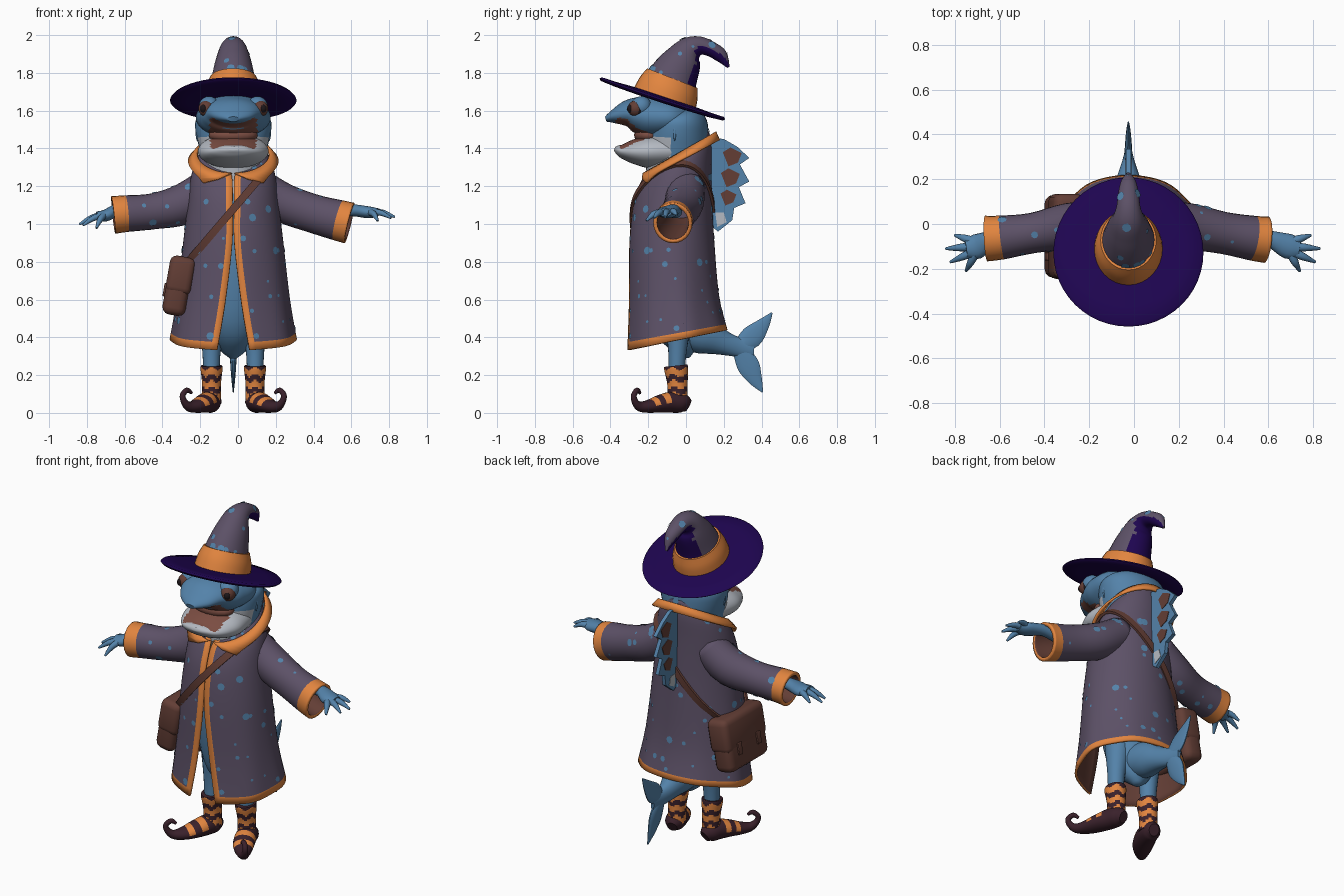
import bpy, bmesh, math, random
from math import sin, cos, pi
from mathutils import Vector, Matrix
from mathutils.bvhtree import BVHTree

if "Cube" in bpy.data.objects:
    bpy.data.objects.remove(bpy.data.objects["Cube"])
random.seed(11)
CX = -0.025  # body centre line
X = Vector((1, 0, 0))
Y = Vector((0, 1, 0))

COLOURS = {
    "coat_grey_purple": (0.108, 0.082, 0.135), "skin_blue": (0.088, 0.225, 0.4),
    "trim_orange": (0.76, 0.235, 0.05), "brim_purple": (0.013, 0.0015, 0.08),
    "leather_brown": (0.125, 0.048, 0.036), "boot_dark": (0.042, 0.015, 0.024),
    "belly_grey": (0.46, 0.49, 0.54), "mouth_brown": (0.2, 0.075, 0.055),
    "pupil_black": (0.012, 0.008, 0.01)}
MATS = {}
for key, rgb in COLOURS.items():
    m = bpy.data.materials.new(key)
    m.use_nodes = True
    m.diffuse_color = (*rgb, 1)
    bsdf = m.node_tree.nodes["Principled BSDF"]
    bsdf.inputs["Base Color"].default_value = (*rgb, 1)
    bsdf.inputs["Roughness"].default_value = 0.8
    MATS[key] = m
COAT, BLUE, ORANGE, PURPLE, BROWN, DARK, GREY, MOUTH, BLACK = COLOURS


def finish(name, bm, mats, angle=0.8):
    me = bpy.data.meshes.new(name)
    bm.to_mesh(me)
    bm.free()
    for key in mats:
        me.materials.append(MATS[key])
    me.shade_smooth()
    me.set_sharp_from_angle(angle=angle)
    ob = bpy.data.objects.new(name, me)
    bpy.context.collection.objects.link(ob)
    return ob


def smooth_keys(keys, sub=4):
    """Catmull-Rom through tuples of any length."""
    out = []
    for i in range(len(keys) - 1):
        a, b, c, d = (keys[max(0, min(len(keys) - 1, i + k))] for k in (-1, 0, 1, 2))
        for s in range(sub):
            t = s / sub
            out.append([q + t / 2 * (r - p + t * (2 * p - 5 * q + 4 * r - w + t * (3 * (q - r) + w - p)))
                        for p, q, r, w in zip(a, b, c, d)])
    return out + [list(keys[-1])]


def loft(name, rings, mats, rule=None, closed=True, cap=True):
    """Skin a list of rings; rule(centre, normal, row, column) gives the material index."""
    bm = bmesh.new()
    vs = [[bm.verts.new(p) for p in r] for r in rings]
    n = len(rings[0])
    for i in range(len(vs) - 1):
        for j in range(n if closed else n - 1):
            k = (j + 1) % n
            f = bm.faces.new((vs[i][j], vs[i][k], vs[i + 1][k], vs[i + 1][j]))
            f.normal_update()
            if rule:
                f.material_index = rule(f.calc_center_median(), f.normal, i, j)
    if cap:
        bm.faces.new(vs[0][::-1])
        bm.faces.new(vs[-1])
    return finish(name, bm, mats)


def oval(c, side, up, ra, rb, n):
    return [c + side * ra * cos(2 * pi * k / n) + up * rb * sin(2 * pi * k / n) for k in range(n)]


def sweep(name, keys, side, mats, rule=None, n=20, cap=True, sub=4):
    """Oval tube through (x, y, z, side radius, other radius)."""
    st = smooth_keys(keys, sub)
    pts = [Vector(s[:3]) for s in st]
    rings = []
    for i, s in enumerate(st):
        t = (pts[min(i + 1, len(pts) - 1)] - pts[max(i - 1, 0)]).normalized()
        a = (side - t * side.dot(t)).normalized()
        rings.append(oval(pts[i], a, t.cross(a), max(s[3], .002), max(s[4], .002), n))
    return loft(name, rings, mats, rule, True, cap)


def ball(name, loc, size, mat):
    bm = bmesh.new()
    bmesh.ops.create_uvsphere(bm, u_segments=20, v_segments=12, radius=1)
    bmesh.ops.transform(bm, matrix=Matrix.Translation(loc) @ Matrix.Diagonal((*size, 1)), verts=bm.verts)
    return finish(name, bm, [mat])


def plate(name, outline, thick, mat):
    """Flat upright plate on the centre line from a (y, z) outline."""
    bm = bmesh.new()
    f = bm.faces.new([bm.verts.new((CX - thick / 2, y, z)) for y, z in outline])
    ext = bmesh.ops.extrude_face_region(bm, geom=[f])["geom"]
    bmesh.ops.translate(bm, vec=(thick, 0, 0), verts=[v for v in ext if isinstance(v, bmesh.types.BMVert)])
    bmesh.ops.recalc_face_normals(bm, faces=bm.faces)
    return finish(name, bm, [mat], 0.3)


def thicken(ob, t, shift=0):
    md = ob.modifiers.new("thickness", "SOLIDIFY")
    md.thickness, md.offset, md.material_offset = t, -1, shift


CLOTH = [COAT, ORANGE, BROWN, BROWN]  # outside pair, then lining pair

# Coat: z, half width, half depth, centre y, ring slope, half gap at the front
coat_keys = [(.385, .335, .27, -.05, .2, .088), (.6, .3, .24, -.065, .1, .045), (.9, .266, .225, -.075, .03, .006),
             (1.1, .242, .21, -.07, 0, .004), (1.24, .226, .19, -.055, .15, .004),
             (1.33, .198, .175, -.04, .4, .01), (1.39, .155, .15, -.03, .6, .03)]
rings, COLS = [], 56
for z, a, b, cy, slope, gap in smooth_keys(coat_keys):
    t0 = math.asin(gap / a)
    t1 = t0 + .034 / a
    angles = [t0] + [t1 + (2 * pi - 2 * t1) * k / COLS for k in range(COLS + 1)] + [2 * pi - t0]
    ring = []
    for t in angles:
        r = 1 + .03 * cos(7 * t) * max(0, 1 - z) * (1 - abs(cos(t)) ** 6)
        y = cy - b * r * cos(t)
        ring.append((CX + a * r * sin(t), y, z + slope * (y + .05)))
    rings.append(ring)
coat = loft("coat", rings, CLOTH, lambda c, n, i, j: int(i == 0 or j in (0, COLS + 1)), False, False)
thicken(coat, .014, 2)

# Collar with two pointed front flaps
rings = []
for v in (0, .5, 1):
    t0 = .7 * (1 - v) + .04
    ring = []
    for k in range(49):
        t = t0 + (2 * pi - 2 * t0) * k / 48
        lift = (1 - cos(t)) / 2
        point = math.exp(-5 * (min(t, 2 * pi - t) - t0)) * (1 - v)
        ring.append((CX + (.24 - .045 * v) * sin(t), -.045 + .01 * v - (.225 - .03 * v) * cos(t),
                     1.225 + .045 * v + .22 * lift - .035 * point))
    rings.append(ring)
thicken(loft("collar", rings, [ORANGE], None, False, False), .012)

# Sleeves with cuffs, and hands
sleeve_l = [(.1, 0, 1.2, .1, .1), (.24, -.01, 1.112, .104, .104), (.4, -.04, 1.055, .094, .102),
            (.53, -.063, 1.02, .1, .108), (.59, -.07, 1.005, .104, .11)]
sleeve_r = [(-.15, 0, 1.2, .1, .1), (-.29, -.01, 1.105, .104, .108), (-.45, -.04, 1.067, .09, .095),
            (-.59, -.06, 1.055, .098, .097), (-.66, -.065, 1.048, .102, .1)]
sleeves = []
for name, path, s, wrist, sag in (("left", sleeve_l, 1, (.5, -.06, 1.065), 0), ("right", sleeve_r, -1, (-.53, -.06, 1.07), -.022)):
    ob = sweep(name + "_sleeve", path, Y, CLOTH, lambda c, n, i, j: int(i >= 12), 24, False)
    thicken(ob, .02, 2)
    sleeves.append(ob)
    w = Vector(wrist)
    drop = -.003 + sag
    reach = .19 if s > 0 else .17
    sweep(name + "_hand", [(*w, .04, .035), (*(w + Vector((s * .1, -.005, .008))), .036, .032),
                           (*(w + Vector((s * reach, -.04, drop))), .056, .032),
                           (*(w + Vector((s * (reach + .05), -.05, drop))), .038, .022)], Y, [BLUE], None, 14)
    for k, (dx, dy, dz) in enumerate([(.1, .06, -.015), (.14, .0, -.025), (.12, -.06, -.03), (.05, -.1, -.045)]):
        root = w + Vector((s * (reach + .01), -.04 + dy * .35, drop))
        tip = w + Vector((s * (reach + dx), -.05 + dy, drop + dz + sag))
        mid = (root + tip) / 2 + Vector((0, 0, .012))
        sweep(f"{name}_finger_{k + 1}", [(*root, .02, .019), (*mid, .017, .016), (*tip, .006, .006)], Y, [BLUE], None, 10)

# Torso, neck and head
sweep("torso", [(CX, 0, .29, .02, .02), (CX, -.01, .35, .085, .07), (CX, -.05, .5, .15, .14), (CX, -.06, .8, .19, .17),
                (CX, -.05, 1.1, .18, .16), (CX, -.05, 1.26, .13, .13)], X, [BLUE])
sweep("neck", [(CX, -.05, 1.15, .13, .15), (CX, -.05, 1.36, .17, .165), (CX, -.045, 1.48, .198, .165),
               (CX, -.04, 1.55, .198, .15), (CX, -.045, 1.585, .15, .1), (CX, -.05, 1.6, .06, .05)],
      X, [BLUE, GREY], lambda c, n, i, j: int(c.y < -.09 and c.z < 1.45), 32)
sweep("snout", [(CX, .02, 1.54, .12, .06), (CX, -.07, 1.56, .192, .1), (CX, -.18, 1.568, .192, .115),
                (CX, -.25, 1.578, .172, .1), (CX, -.31, 1.584, .142, .073), (CX, -.38, 1.569, .095, .038),
                (CX, -.425, 1.555, .03, .014)], X, [BLUE, MOUTH],
      lambda c, n, i, j: int(-.37 < c.y < -.15 and n.z < -.62 and abs(c.x - CX) < .125), 48, True, 6)
sweep("lower_jaw", [(CX, -.06, 1.39, .17, .09), (CX, -.19, 1.385, .187, .09), (CX, -.27, 1.383, .165, .068),
                    (CX, -.33, 1.385, .125, .042), (CX, -.365, 1.395, .08, .022), (CX, -.378, 1.4, .03, .01)],
      X, [GREY, MOUTH], lambda c, n, i, j: int(-.35 < c.y and n.z > .68 and abs(c.x - CX) < .12), 48, True, 6)
ball("mouth", (CX, -.2, 1.47), (.13, .075, .05), MOUTH)
for s, name in ((1, "left"), (-1, "right")):
    ball(name + "_eyelid", (CX + s * .128, -.237, 1.622), (.055, .056, .054), BLUE)
    ball(name + "_eye_rim", (CX + s * .135, -.254, 1.612), (.047, .047, .048), BLACK)
    ball(name + "_eye", (CX + s * .142, -.266, 1.611), (.043, .043, .043), BROWN)
    ball(name + "_pupil", (CX + s * .158, -.293, 1.611), (.019, .019, .022), BLACK)
    ball(name + "_nostril", (CX + s * .055, -.37, 1.594), (.012, .012, .006), BLACK)
    for k in range(3):
        ball(f"{name}_gill_{k + 1}", (CX + s * (.19 - .014 * k), -.06 + .04 * k, 1.49), (.01, .008, .05), BLUE)

# Hat: tilted brim with slightly drooping sides, band and bent cone
tilt = Matrix.Rotation(-math.radians(18), 3, "X")
axis, back = tilt @ Vector((0, 0, 1)), tilt @ Y
rings = [[p - axis * .008 * ((p.x - CX) / .335) ** 2 for p in
          oval(Vector((CX, -.125, 1.662)) + axis * h, X, back, r, r * 1.045, 48)]
         for r, h in ((.12, -.014), (.25, -.016), (.325, -.01), (.335, 0), (.325, .01), (.25, .01), (.12, .016))]
loft("hat_brim", rings, [PURPLE])
sweep("hat_band", [(CX, -.115, 1.655, .154, .174), (CX, -.092, 1.72, .145, .163), (CX, -.072, 1.772, .124, .143)], X, [ORANGE], None, 32)
cone = sweep("hat_cone", [(CX, -.085, 1.73, .125, .145), (CX, -.065, 1.78, .114, .13), (CX, -.02, 1.86, .095, .105),
                          (CX, .02, 1.92, .074, .074), (CX, .075, 1.943, .054, .05), (CX, .135, 1.925, .046, .04),
                          (CX, .185, 1.89, .034, .036), (CX, .225, 1.83, .007, .007)],
             X, [COAT, PURPLE], lambda c, n, i, j: int(c.y > .0 and n.z < -.05 or 0 < c.y < .1 and n.y > .75), 28)

# Back fin with brown membranes
plate("back_fin", [(.1, 1.46), (.2, 1.45), (.27, 1.41), (.335, 1.35), (.285, 1.315), (.335, 1.225), (.28, 1.195),
                   (.315, 1.11), (.255, 1.085), (.245, 1.02), (.17, .96), (.12, 1.0)], .022, BLUE)
for k, (y, z, r) in enumerate([(.245, 1.355, .05), (.235, 1.245, .05), (.225, 1.14, .042)]):
    plate(f"fin_membrane_{k + 1}", [(y - r, z + r * .5), (y - r * .2, z + r), (y + r, z + r * .4),
                                    (y + r * .6, z - r * .6), (y - r * .4, z - r)], .028, BROWN)
plate("fin_tip", [(.155, 1.06), (.2, 1.06), (.215, 1.01), (.165, .985)], .027, GREY)

# Tail
sweep("tail", [(CX, -.02, .44, .1, .1), (CX, .1, .41, .09, .1), (CX, .2, .37, .055, .065),
               (CX, .29, .345, .025, .05), (CX, .36, .34, .01, .045)], X, [BLUE])
sweep("upper_fluke", [(CX, .26, .335, .02, .03), (CX, .345, .4, .016, .06), (CX, .41, .47, .01, .035), (CX, .455, .53, .003, .004)], X, [BLUE], None, 14)
sweep("lower_fluke", [(CX, .27, .36, .02, .03), (CX, .325, .26, .016, .06), (CX, .365, .18, .01, .04), (CX, .405, .11, .003, .004)], X, [BLUE], None, 14)

# Legs, striped socks and curled boots
foot = [(.11, .012, .038, .03, .034), (.118, -.02, .052, .054, .052), (.135, -.08, .056, .06, .056),
        (.165, -.145, .046, .06, .046), (.2, -.2, .034, .048, .034), (.235, -.245, .034, .028, .026),
        (.26, -.27, .06, .018, .018), (.268, -.276, .094, .015, .015), (.245, -.258, .12, .014, .014),
        (.22, -.244, .105, .008, .008)]
for s, name in ((1, "left"), (-1, "right")):
    lx = CX + s * .115
    sweep(name + "_leg", [(lx - s * .01, -.04, .5, .075, .075), (lx, -.045, .34, .05, .05), (lx, -.05, .2, .042, .042)], X, [BLUE])
    sweep(name + "_sock", [(lx, -.054, .25, .056, .062), (lx, -.052, .23, .058, .063), (lx, -.045, .15, .05, .054),
                           (lx, -.045, .05, .052, .054)], X, [DARK, ORANGE],
          lambda c, n, i, j: int((c.z + .009 * sin(5 * math.atan2(n.y, n.x))) % .066 < .036), 36, True, 9)
    sweep(name + "_boot", [(CX + s * x, y, z, a, b) for x, y, z, a, b in foot], Vector((.27, s * .15, 0)).normalized(),
          [DARK, ORANGE], lambda c, n, i, j: int(i in (9, 10, 13, 14) and n.z > -.1), 18)

# Strap around the body in one slanted plane
tree = BVHTree.FromPolygons([v.co for v in coat.data.vertices], [list(p.vertices) for p in coat.data.polygons])
along, wide, mid = Vector((.65, 0, .76)), Vector((.76, 0, -.65)), Vector((-.05, -.05, 1.05))
rings = []
for k in range(64):
    d = along * cos(2 * pi * k / 64) + Y * sin(2 * pi * k / 64)
    hit = tree.ray_cast(mid + d * 2, -d)[0]
    if hit:
        rings.append([hit + d * o + wide * w for o, w in ((.012, -.02), (.012, .02), (-.003, .02), (-.003, -.02))])
loft("strap", rings + rings[:1], [BROWN], None, True, False)


# Satchel with flap and buckles
def box(name, loc, size, bevel, mat):
    bm = bmesh.new()
    bmesh.ops.create_cube(bm, size=1)
    bmesh.ops.scale(bm, vec=size, verts=bm.verts)
    bmesh.ops.bevel(bm, geom=bm.edges[:], offset=bevel, segments=3, affect="EDGES", profile=.5)
    place = Matrix.Translation((-.318, -.055, .67)) @ Matrix.Rotation(math.radians(10), 4, "Y")
    bmesh.ops.transform(bm, matrix=place @ Matrix.Translation(loc), verts=bm.verts)
    return finish(name, bm, [mat])


box("satchel", (0, 0, 0), (.125, .37, .31), .04, BROWN)
box("satchel_flap", (.004, 0, .06), (.137, .38, .2), .035, BROWN)
for s in (-1, 1):
    box("satchel_buckle", (-.066, s * .09, -.03), (.012, .035, .07), .004, BROWN)

# Blue spots scattered over the cloth
for ob, count in ((coat, 80), (sleeves[0], 16), (sleeves[1], 16), (cone, 14)):
    faces = [p for p in ob.data.polygons if p.material_index == 0 and len(p.vertices) == 4]
    bm = bmesh.new()
    for p in random.choices(faces, weights=[p.area for p in faces], k=count):
        pose = Matrix.Translation(p.center + p.normal * .003) @ p.normal.to_track_quat("Z", "Y").to_matrix().to_4x4()
        bmesh.ops.create_circle(bm, cap_ends=True, segments=8, radius=random.choice((.008, .012, .016, .021)), matrix=pose)
    finish(ob.name + "_spots", bm, [BLUE])
